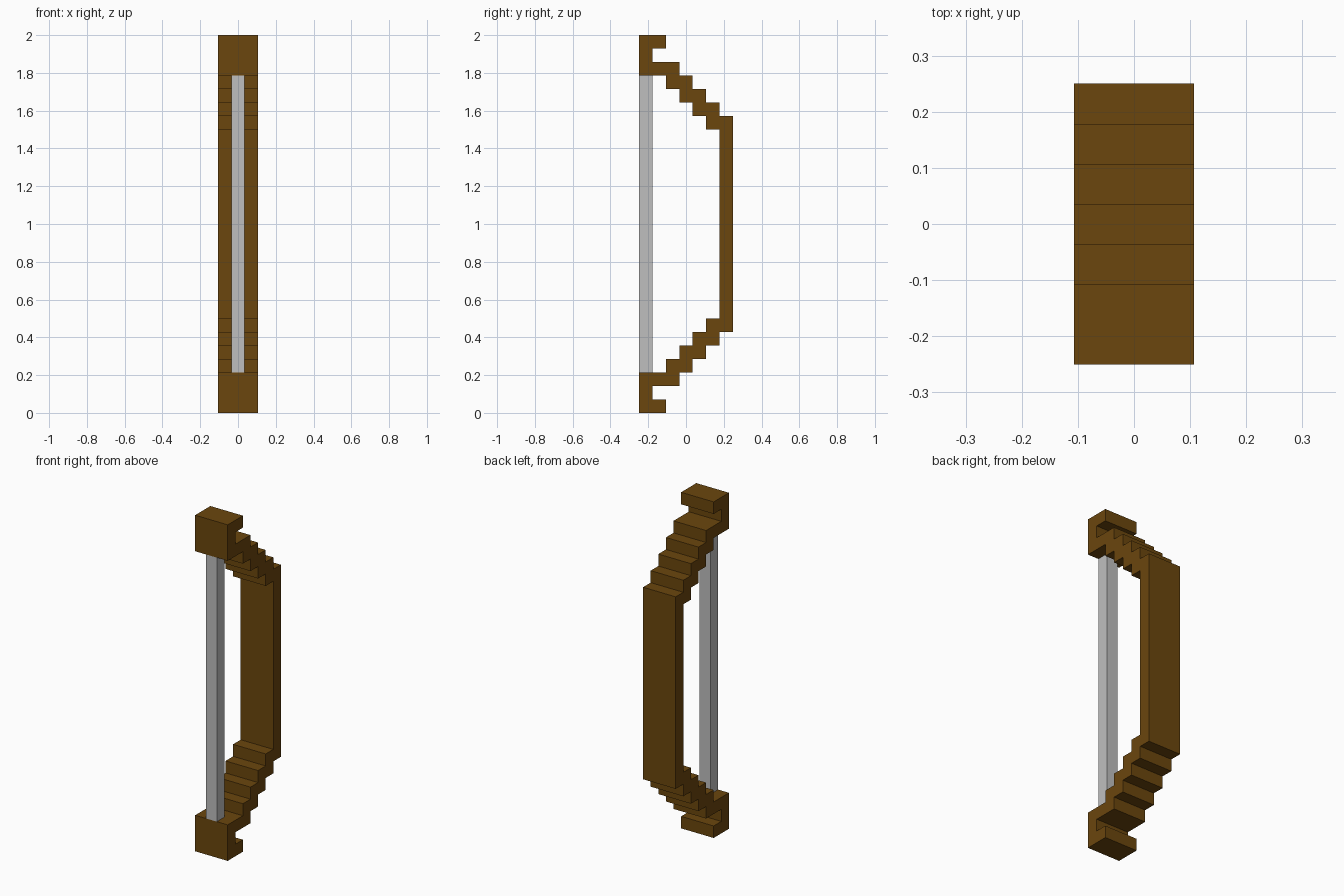
import bpy, bmesh

if "Cube" in bpy.data.objects:
    bpy.data.objects.remove(bpy.data.objects["Cube"])

U = 2 / 28  # one grid step


def material(name, rgb):
    m = bpy.data.materials.new(name)
    m.diffuse_color = (*rgb, 1)
    m.use_nodes = True
    m.node_tree.nodes["Principled BSDF"].inputs["Base Color"].default_value = m.diffuse_color
    return m


def extrude_profile(name, outline, width, mat):
    """Extrude a (y, z) outline, given in grid steps, evenly about x = 0."""
    bm = bmesh.new()
    face = bm.faces.new([bm.verts.new((-width * U / 2, (y - 3.5) * U, (z + 14) * U))
                         for y, z in outline])
    ext = bmesh.ops.extrude_face_region(bm, geom=[face])
    verts = [v for v in ext["geom"] if isinstance(v, bmesh.types.BMVert)]
    bmesh.ops.translate(bm, verts=verts, vec=(width * U, 0, 0))
    bmesh.ops.recalc_face_normals(bm, faces=bm.faces)
    mesh = bpy.data.meshes.new(name)
    bm.to_mesh(mesh)
    bm.free()
    mesh.materials.append(mat)
    obj = bpy.data.objects.new(name, mesh)
    bpy.context.collection.objects.link(obj)
    return obj


wood = material("brown wood", (0.147, 0.061, 0.004))
cord = material("light grey cord", (0.52, 0.52, 0.52))

# Stepped limb: back of the grip up to the hooked tip, then down the inner side
back = [(7, 8)]
for i in range(4):
    back += [(6 - i, 8 + i), (6 - i, 9 + i)]
tip = [(1, 12), (1, 13), (2, 13), (2, 14), (0, 14), (0, 11)]
inner = []
for i in range(4):
    inner += [(2 + i, 11 - i), (2 + i, 10 - i)]
inner += [(6, 7)]
upper = back + tip + inner

# Mirror the upper outline downwards for the complete bow
lower = [(y, -z) for y, z in reversed(upper)]
extrude_profile("bow_frame", upper + lower, 3, wood)

# Square string between the two limbs
extrude_profile("bow_string", [(0, -11), (1, -11), (1, 11), (0, 11)], 1, cord)
